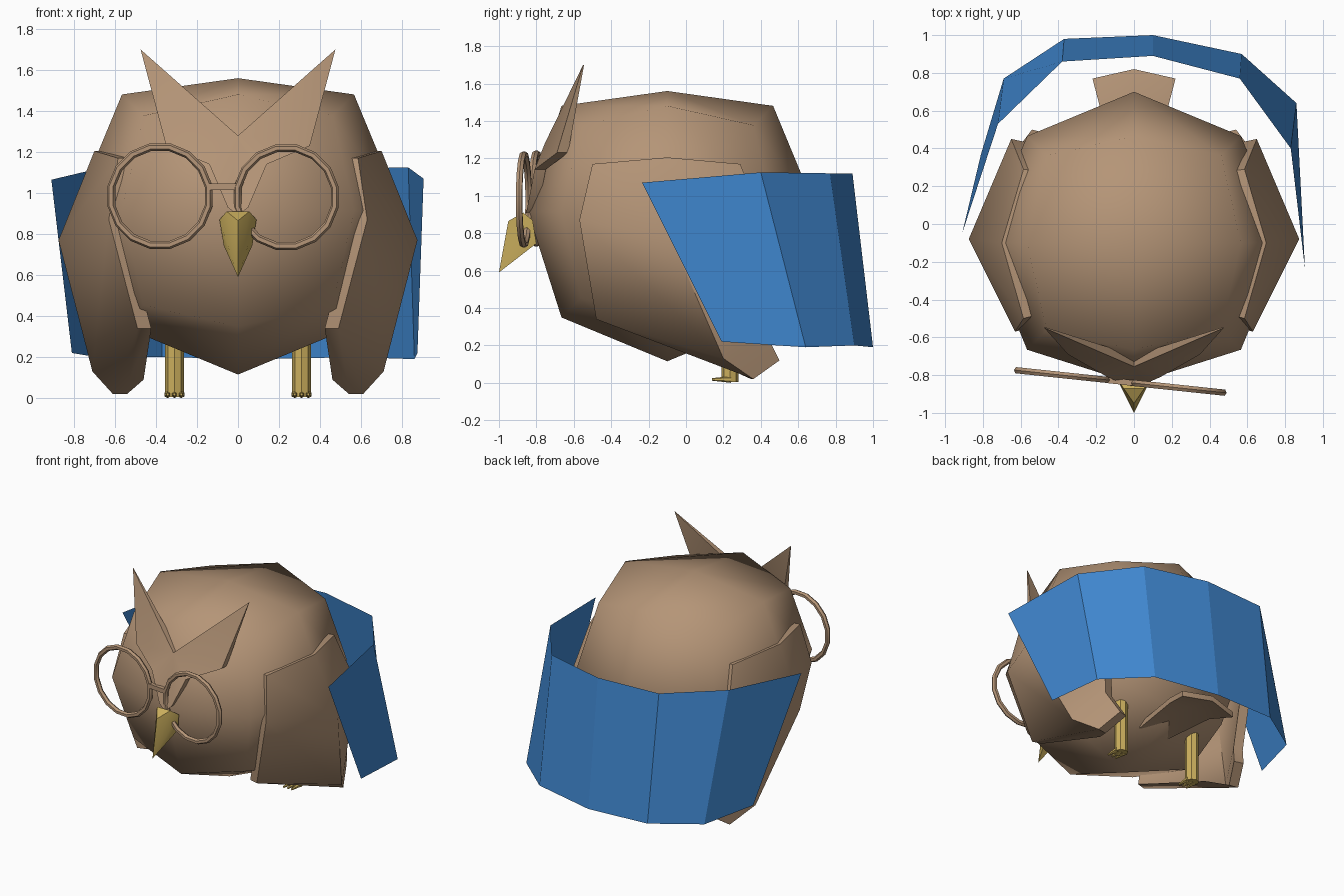
import bpy, bmesh, math
from mathutils import Vector, Matrix

if "Cube" in bpy.data.objects:
    bpy.data.objects.remove(bpy.data.objects["Cube"])


def material(name, rgb):
    m = bpy.data.materials.new(name)
    m.diffuse_color = (*rgb, 1)
    m.use_nodes = True
    m.node_tree.nodes["Principled BSDF"].inputs["Base Color"].default_value = m.diffuse_color
    return m


BROWN = material("feather_brown", (0.46, 0.30, 0.185))
GOLD = material("beak_gold", (0.60, 0.43, 0.11))
BLUE = material("cape_blue", (0.05, 0.24, 0.62))


def add(name, bm, mat, smooth=None):
    bmesh.ops.recalc_face_normals(bm, faces=bm.faces)
    me = bpy.data.meshes.new(name)
    bm.to_mesh(me)
    bm.free()
    me.materials.append(mat)
    ob = bpy.data.objects.new(name, me)
    bpy.context.collection.objects.link(ob)
    if smooth:
        bpy.ops.object.select_all(action='DESELECT')
        ob.select_set(True)
        bpy.context.view_layer.objects.active = ob
        bpy.ops.object.shade_smooth_by_angle(angle=math.radians(smooth))
    return ob


def grid(rows):
    # quad sheet through rows of points
    bm = bmesh.new()
    vs = [[bm.verts.new(p) for p in r] for r in rows]
    for a, b in zip(vs, vs[1:]):
        for i in range(len(a) - 1):
            bm.faces.new((a[i], a[i + 1], b[i + 1], b[i]))
    return bm


def thicken(bm, offset):
    # closed slab: copy of the sheet moved by a function of position
    front = list(bm.faces)
    edges = [e for e in bm.edges if e.is_boundary]
    copy = {v: bm.verts.new(offset(v.co)) for v in list(bm.verts)}
    for f in front:
        bm.faces.new([copy[v] for v in reversed(f.verts)])
    for e in edges:
        a, b = e.verts
        bm.faces.new((a, b, copy[b], copy[a]))
    return bm


def flip(pts, s):
    return [(x * s, y, z) for x, y, z in pts]


# Body: cube split once and rounded, flattened on crown and face
bm = bmesh.new()
bmesh.ops.create_cube(bm, size=2)
bmesh.ops.subdivide_edges(bm, edges=bm.edges, cuts=1, use_grid_fill=True)
for v in bm.verts:
    p = v.co.normalized() * 0.8
    if p.z > 0.75:
        p.z = 0.645
    if p.y < -0.75:
        p.y = -0.745
    v.co = p + Vector((0, -0.1, 0.915))
add("body", bm, BROWN, 75)

# Wings
wing_rows = [
    [(.585, -.50, 1.17), (.70, -.10, 1.205), (.585, .29, 1.17)],
    [(.63, -.57, .87), (.875, -.08, .77), (.65, .45, .78)],
    [(.49, -.48, .34), (.71, .20, .13), (.60, .42, .28)],
    [(.53, .20, .09), (.61, .36, .02), (.54, .50, .12)],
]


def inward(co):
    d = Vector((co.x, co.y * 0.3, 0)).normalized()
    return co - d * 0.07


for s, side in ((1, "right"), (-1, "left")):
    bm = thicken(grid([flip(r, s) for r in wing_rows]), inward)
    add(side + "_wing", bm, BROWN, 50)

# Tail fan
bm = grid([
    [(-.12, .20, .32), (0, .20, .34), (.12, .20, .32)],
    [(-.17, .58, .33), (0, .58, .36), (.17, .58, .33)],
    [(-.22, .77, .28), (0, .82, .30), (.22, .77, .28)],
])
thicken(bm, lambda co: co - Vector((0, 0, .04)))
add("tail", bm, BROWN, 40)

# Brow crest with two ear tufts, mirrored around the middle line
bm = bmesh.new()
half = [(0, -.755, 1.28), (.475, -.55, 1.70), (.35, -.69, 1.23),
        (.14, -.81, 1.14), (.05, -.85, .93), (0, -.86, .89)]
for s in (1, -1):
    vs = [bm.verts.new(p) for p in flip(half, s)]
    for i in range(1, 5):
        bm.faces.new((vs[0], vs[i], vs[i + 1])[::s])
bmesh.ops.remove_doubles(bm, verts=bm.verts, dist=1e-4)
thicken(bm, lambda co: co + Vector((0, 0.005 if co.z > 1.6 else 0.06, 0)))
add("brow_crest", bm, BROWN, 40)


# Spectacles, turned slightly about the vertical
def ring(name, center, major, minor, n=16, k=6):
    bm = bmesh.new()
    rot = Matrix.Rotation(-math.atan(0.106), 3, 'Z')
    vs = []
    for i in range(n):
        a = 2 * math.pi * (i + .5) / n
        for j in range(k):
            b = 2 * math.pi * j / k
            r = major + minor * math.cos(b)
            p = Vector((r * math.cos(a), minor * math.sin(b), r * math.sin(a)))
            vs.append(bm.verts.new(rot @ p + Vector(center)))
    for i in range(n):
        for j in range(k):
            i2, j2 = (i + 1) % n, (j + 1) % k
            bm.faces.new((vs[i * k + j], vs[i2 * k + j],
                          vs[i2 * k + j2], vs[i * k + j2]))
    add(name, bm, BROWN, 30)


ring("left_lens_rim", (-.38, -.80, .985), .243, .019)
ring("right_lens_rim", (.235, -.867, .98), .243, .019)
bm = bmesh.new()
bmesh.ops.create_cube(bm, size=1, matrix=Matrix.Translation((-.07, -.835, 1.03))
                      @ Matrix.Rotation(-.106, 4, 'Z')
                      @ Matrix.Diagonal((.16, .03, .032, 1)))
add("spectacle_bridge", bm, BROWN)

# Beak
bm = bmesh.new()
for p in [(0, -1.0, .59), (0, -.95, .865)]:
    bm.verts.new(p)
for s in (1, -1):
    for p in flip([(.055, -.87, .91), (.09, -.82, .87), (.07, -.80, .745),
                   (.03, -.89, .715)], s):
        bm.verts.new(p)
bmesh.ops.convex_hull(bm, input=bm.verts)
add("beak", bm, GOLD, 35)

# Legs and toes
for s, side in ((1, "right"), (-1, "left")):
    bm = bmesh.new()
    bmesh.ops.create_cone(bm, cap_ends=True, segments=8, radius1=.046, radius2=.046,
                          depth=.39, matrix=Matrix.Translation((s * .31, .235, .20)))
    for dx in (-.033, 0, .033):
        bmesh.ops.create_cone(bm, cap_ends=True, segments=6, radius1=.018, radius2=.007,
                              depth=.10, matrix=Matrix.Translation((s * .31 + dx, .19, .018))
                              @ Matrix.Rotation(math.pi / 2, 4, 'X'))
    add(side + "_leg", bm, GOLD, 40)

# Cape: thin open band hanging around the back
top = [(-.91, -.05, 1.065), (-.72, .53, 1.11), (-.38, .86, 1.12), (.10, .89, 1.12),
       (.56, .77, 1.12), (.83, .40, 1.125), (.905, -.235, 1.07)]
bottom = [(-.81, .37, .22), (-.69, .77, .20), (-.37, .98, .20), (.10, 1.0, .19),
          (.57, .90, .20), (.86, .64, .19), (.875, .19, .22)]
add("cape", grid([bottom, top]), BLUE)
